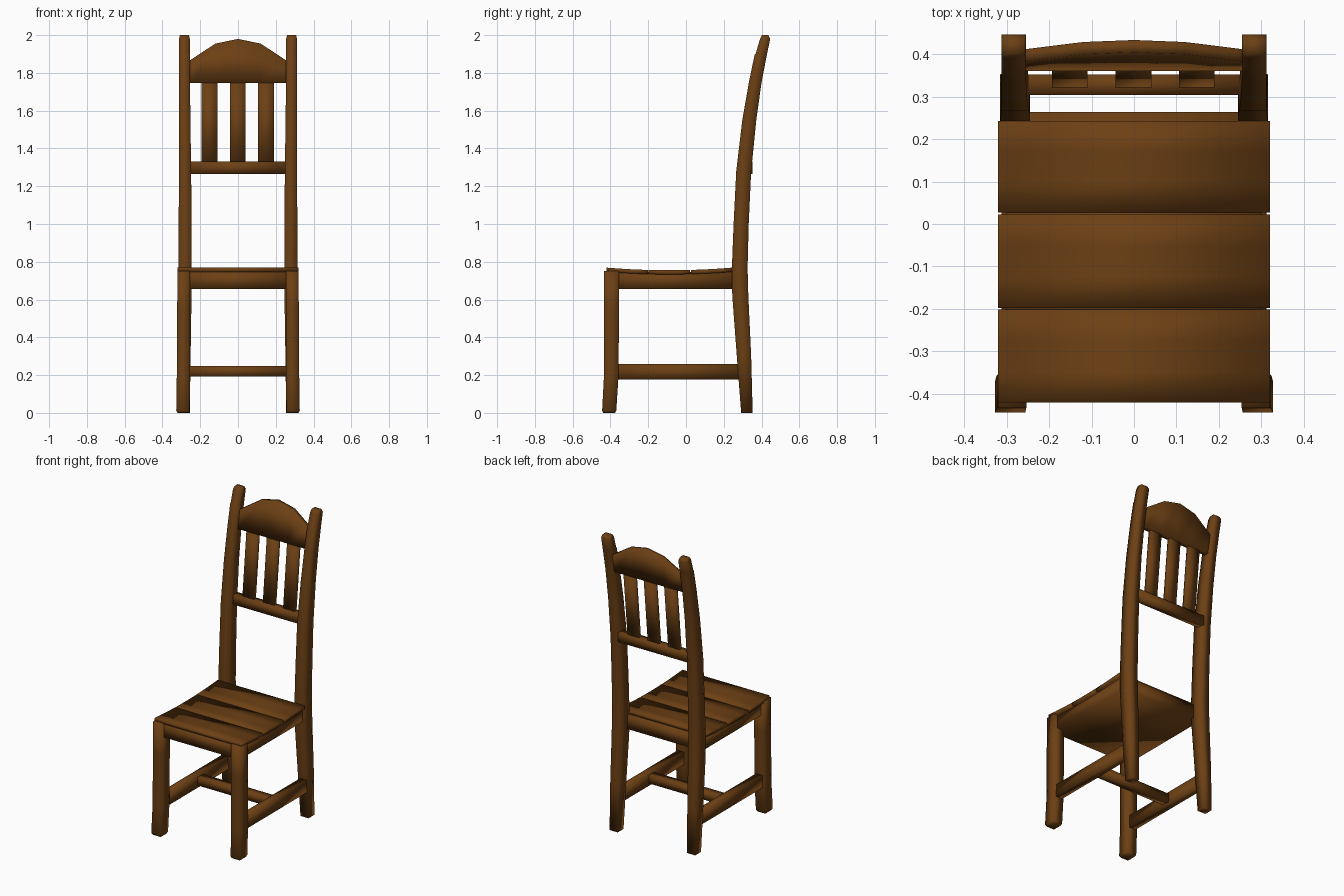
import bpy, bmesh

wood = bpy.data.materials.new("dark brown wood")
wood.diffuse_color = (0.15, 0.051, 0.007, 1)


def finish(name, bm):
    bmesh.ops.recalc_face_normals(bm, faces=bm.faces)
    me = bpy.data.meshes.new(name)
    bm.to_mesh(me)
    bm.free()
    for p in me.polygons:
        p.use_smooth = True
    me.materials.append(wood)
    ob = bpy.data.objects.new(name, me)
    bpy.context.collection.objects.link(ob)
    return ob


def skin(name, rings):
    """Join equal rings of points into a closed solid."""
    bm = bmesh.new()
    vs = [[bm.verts.new(p) for p in r] for r in rings]
    n = len(vs[0])
    for a, b in zip(vs, vs[1:]):
        for i in range(n):
            j = (i + 1) % n
            bm.faces.new((a[i], a[j], b[j], b[i]))
    bm.faces.new(vs[0][::-1])
    bm.faces.new(vs[-1])
    return finish(name, bm)


def loft(name, sections, side=1):
    """Stack rectangles given as (z, x0, x1, y0, y1)."""
    return skin(name, [[(side * x0, y0, z), (side * x1, y0, z),
                        (side * x1, y1, z), (side * x0, y1, z)]
                       for z, x0, x1, y0, y1 in sections])


def box(name, x0, x1, y0, y1, z0, z1):
    return loft(name, [(z0, x0, x1, y0, y1), (z1, x0, x1, y0, y1)])


for s, side in ((1, "right"), (-1, "left")):
    # front legs with flared feet
    loft("front_leg_" + side, [
        (0.0, 0.262, 0.320, -0.438, -0.376),
        (0.012, 0.256, 0.327, -0.444, -0.369),
        (0.20, 0.254, 0.324, -0.434, -0.357),
        (0.55, 0.253, 0.322, -0.434, -0.355),
        (0.752, 0.253, 0.320, -0.434, -0.355)], s)
    # curved back posts with a small step below the tip
    loft("back_post_" + side, [
        (0.0, 0.255, 0.315, 0.292, 0.353),
        (0.30, 0.251, 0.316, 0.269, 0.345),
        (0.62, 0.246, 0.316, 0.245, 0.330),
        (0.77, 0.245, 0.315, 0.243, 0.326),
        (1.00, 0.246, 0.314, 0.252, 0.332),
        (1.28, 0.248, 0.313, 0.266, 0.345),
        (1.55, 0.252, 0.312, 0.298, 0.372),
        (1.75, 0.254, 0.312, 0.333, 0.400),
        (1.895, 0.255, 0.312, 0.363, 0.428),
        (1.905, 0.255, 0.312, 0.370, 0.430),
        (1.98, 0.255, 0.312, 0.392, 0.446),
        (2.0, 0.260, 0.308, 0.402, 0.436)], s)
    # lower side stretchers
    x = sorted((s * 0.265, s * 0.312))
    box("side_stretcher_" + side, x[0], x[1], -0.37, 0.30, 0.177, 0.26)

box("cross_stretcher", -0.285, 0.285, -0.045, 0.01, 0.192, 0.247)

# solid frame under the seat
box("seat_frame", -0.302, 0.302, -0.415, 0.264, 0.656, 0.747)


# three planks following a shallow dip
def dip(y):
    return 0.755 + 0.014 * ((y + 0.088) / 0.332) ** 2


for i, (y0, y1) in enumerate(((-0.421, -0.202), (-0.198, 0.022), (0.027, 0.243))):
    profile = [y0 + (y1 - y0) * k / 3 for k in range(4)]
    rings = [[(-0.32, y, dip(y)), (0.32, y, dip(y)),
              (0.32, y, dip(y) - 0.022), (-0.32, y, dip(y) - 0.022)] for y in profile]
    skin("seat_plank_%d" % (i + 1), rings)

# lower back rail and slats
box("lower_back_rail", -0.255, 0.255, 0.304, 0.352, 1.266, 1.33)
for i, xc in enumerate((-0.151, -0.001, 0.148)):
    loft("back_slat_%d" % (i + 1), [
        (1.31, xc - 0.042, xc + 0.042, 0.320, 0.342),
        (1.77, xc - 0.042, xc + 0.042, 0.366, 0.388)])

# arched crest rail, leaning back
rings = []
for x, top in ((-0.262, 1.86), (-0.245, 1.873), (-0.12, 1.955), (0, 1.98),
               (0.12, 1.955), (0.245, 1.873), (0.262, 1.86)):
    rings.append([(x, 0.36 + 0.19 * (z - 1.746) + t, z)
                  for z, t in ((1.746, 0), (top, 0), (top, 0.029), (1.746, 0.029))])
skin("crest_rail", rings)
